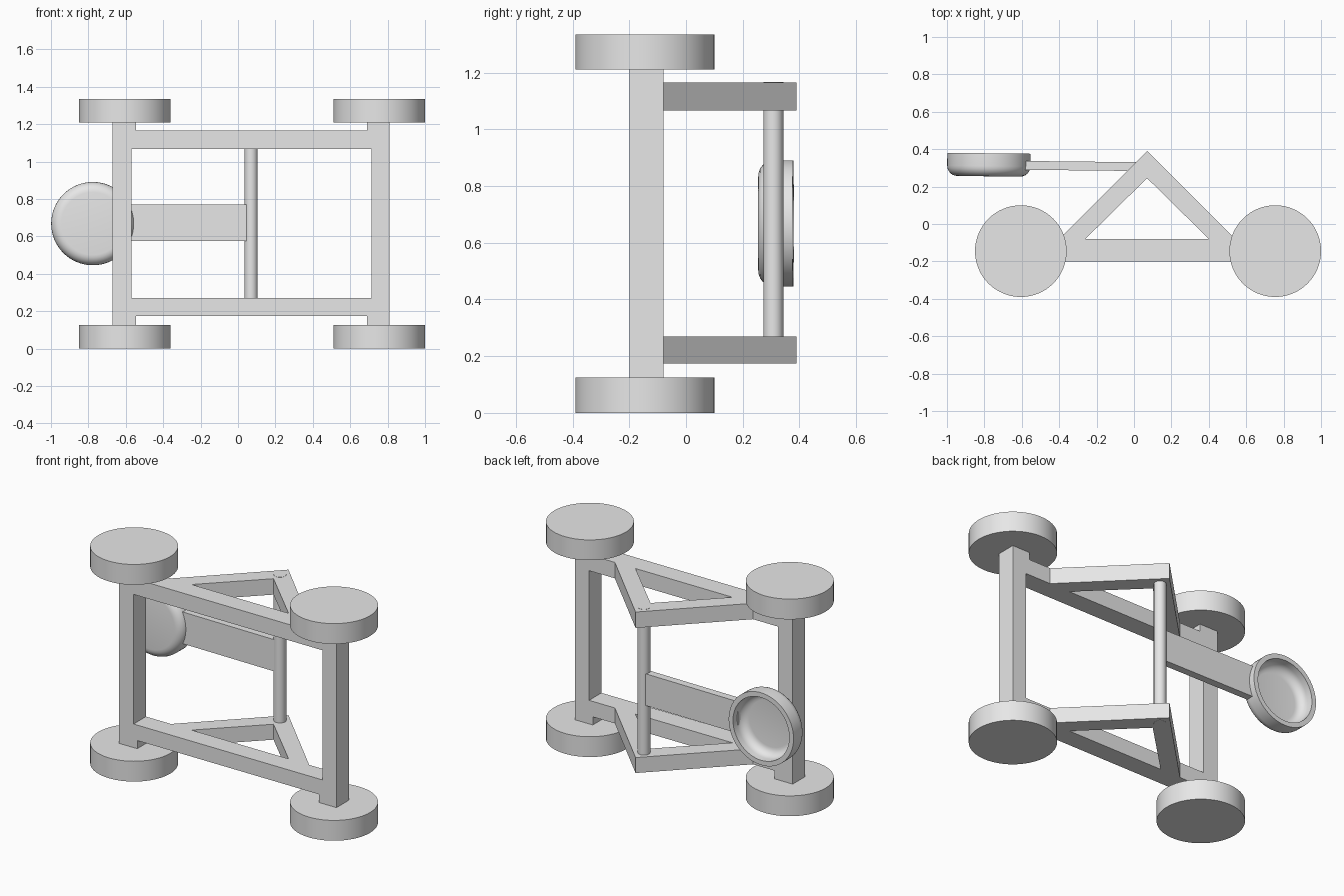
import bpy, bmesh, math
from mathutils import Matrix, Vector

cube = bpy.data.objects.get("Cube")
if cube:
    bpy.data.objects.remove(cube, do_unlink=True)

grey = bpy.data.materials.new("plain_grey")
grey.use_nodes = True
grey.diffuse_color = (0.8, 0.8, 0.8, 1)
for node in grey.node_tree.nodes:
    if node.type == "BSDF_PRINCIPLED":
        node.inputs["Base Color"].default_value = grey.diffuse_color


def finish(name, bm, smooth=False):
    bmesh.ops.recalc_face_normals(bm, faces=bm.faces[:])
    mesh = bpy.data.meshes.new(name)
    bm.to_mesh(mesh)
    bm.free()
    mesh.materials.append(grey)
    ob = bpy.data.objects.new(name, mesh)
    bpy.context.collection.objects.link(ob)
    if smooth:
        bpy.ops.object.select_all(action="DESELECT")
        ob.select_set(True)
        bpy.context.view_layer.objects.active = ob
        bpy.ops.object.shade_smooth_by_angle(angle=math.radians(35))
    return ob


def box(name, x, y, z):
    bm = bmesh.new()
    bmesh.ops.create_cube(bm, size=1)
    for v in bm.verts:
        v.co = [lo + (c + 0.5) * (hi - lo) for c, (lo, hi) in zip(v.co, (x, y, z))]
    return finish(name, bm)


def lathe(name, profile, location, steps=64):
    """Spin a (radius, height) profile around local z."""
    bm = bmesh.new()
    verts = [bm.verts.new((r, 0, h)) for r, h in profile]
    edges = [bm.edges.new(pair) for pair in zip(verts, verts[1:])]
    bmesh.ops.spin(bm, geom=verts + edges, cent=(0, 0, 0), axis=(0, 0, 1),
                   angle=math.tau, steps=steps)
    bmesh.ops.remove_doubles(bm, verts=bm.verts[:], dist=0.0001)
    ob = finish(name, bm, True)
    ob.location = location
    return ob


def drum(name, radius, height, location, steps=64):
    return lathe(name, [(0, 0), (radius, 0), (radius, height), (0, height)],
                 location, steps)


def arc(cx, cy, radius, start, end, count=7):
    angles = [math.radians(start + (end - start) * i / (count - 1)) for i in range(count)]
    return [(cx + radius * math.cos(a), cy + radius * math.sin(a)) for a in angles]


def side_frame(name, z, thickness):
    """Rail and triangular brace as one plate with a triangular opening."""
    outline = [(-0.67, -0.2), (0.81, -0.2), (0.81, -0.08), (0.54, -0.08),
               (0.07, 0.39), (-0.4, -0.08), (-0.67, -0.08),
               (-0.26, -0.08), (0.4, -0.08), (0.07, 0.245)]
    bm = bmesh.new()
    v = [bm.verts.new((x, y, z)) for x, y in outline]
    faces = [bm.faces.new([v[i] for i in loop]) for loop in
             ((0, 1, 2, 3, 8, 7, 5, 6), (3, 4, 9, 8), (5, 7, 9, 4))]
    top = bmesh.ops.extrude_face_region(bm, geom=faces, use_keep_orig=True)["geom"]
    bmesh.ops.translate(bm, vec=(0, 0, thickness),
                        verts=[g for g in top if isinstance(g, bmesh.types.BMVert)])
    return finish(name, bm)


# Side frames
side_frame("right_side_frame", 0.175, 0.095)
side_frame("left_side_frame", 1.067, 0.098)

# Cross beams, axle blocks and wheels
DEPTH = (-0.2, -0.08)
for end, beam, block, wheel_x in (("rear", (-0.67, -0.57), (-0.67, -0.545), -0.605),
                                  ("front", (0.715, 0.81), (0.69, 0.81), 0.755)):
    box(end + "_cross_beam", beam, DEPTH, (0.27, 1.067))
    for side, block_z, wheel_z in (("right", (0.125, 0.175), 0),
                                   ("left", (1.165, 1.21), 1.21)):
        box(f"{end}_{side}_axle_block", block, DEPTH, block_z)
        drum(f"{end}_{side}_wheel", 0.245, 0.125, (wheel_x, -0.145, wheel_z))

# Pivot rod through the brace peaks
drum("pivot_rod", 0.035, 0.992, (0.07, 0.308, 0.174), 32)

# Throwing arm, slightly tilted
TILT = -0.011
arm = box("throwing_arm", (-0.32, 0.32), (-0.0235, 0.0235), (-0.0975, 0.0975))
arm.location = (-0.27, 0.31, 0.672)
arm.rotation_euler = (0, 0, TILT)

# Hollow cup with rounded base, opening to the back
cup_profile = ([(0, 0)] + arc(0.1675, 0.055, 0.055, -90, 0)
               + [(0.2225, 0.123), (0.193, 0.123)]
               + arc(0.143, 0.085, 0.05, 0, -90) + [(0, 0.035)])
cup = lathe("cup", cup_profile, (-0.777, 0.255, 0.668))
cup.rotation_euler = (-math.pi / 2, 0, TILT)
